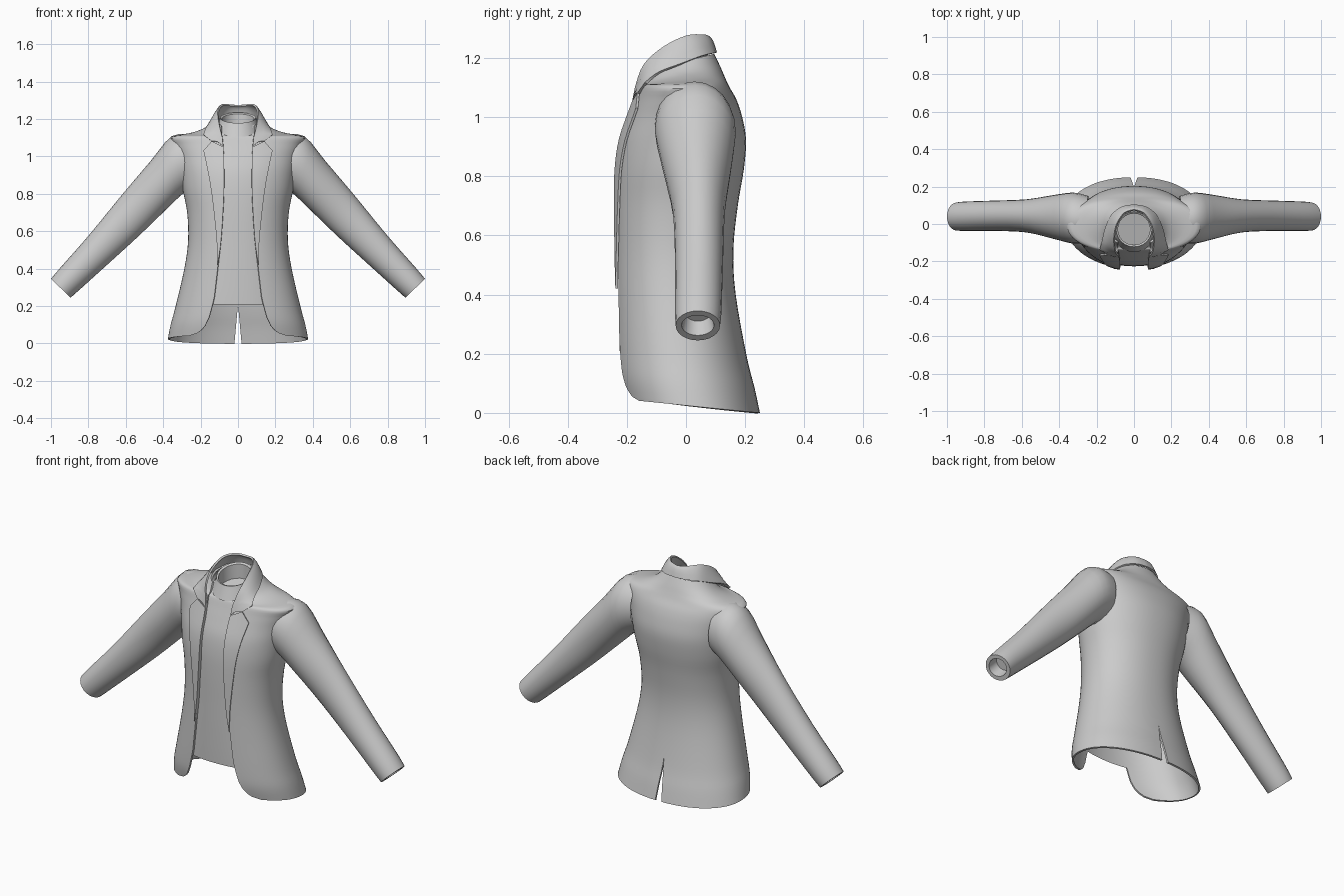
import bpy, bmesh, math
from mathutils import Vector
from mathutils.bvhtree import BVHTree

cube = bpy.data.objects.get("Cube")
if cube:
    bpy.data.objects.remove(cube)

cloth = bpy.data.materials.new("grey cloth")
cloth.use_nodes = True
COLOUR = (0.6, 0.6, 0.6, 1)
cloth.diffuse_color = COLOUR
cloth.node_tree.nodes["Principled BSDF"].inputs["Base Color"].default_value = COLOUR


def smooth_rows(keys, steps):
    """Catmull-Rom interpolation through tuples of numbers."""
    rows = []
    for i in range(len(keys) - 1):
        a, b, c, d = (keys[min(max(i + k, 0), len(keys) - 1)] for k in (-1, 0, 1, 2))
        for s in range(steps):
            t = s / steps
            rows.append([0.5 * (2*q + (r - p)*t + (2*p - 5*q + 4*r - s2)*t*t
                                + (3*q - p - 3*r + s2)*t**3)
                         for p, q, r, s2 in zip(a, b, c, d)])
    return rows + [list(keys[-1])]


def lerp_keys(keys, z):
    for (z0, v0), (z1, v1) in zip(keys, keys[1:]):
        if z <= z1:
            return v0 + (v1 - v0) * max(0, (z - z0) / (z1 - z0))
    return keys[-1][1]


def skin(rings, closed=False, cap=False):
    """Vertices and quads that join a list of point rings."""
    n = len(rings[0])
    verts = [Vector(p) for ring in rings for p in ring]
    faces = []
    for r in range(len(rings) - 1):
        for k in range(n if closed else n - 1):
            j = (k + 1) % n
            faces.append((r*n + k, r*n + j, (r + 1)*n + j, (r + 1)*n + k))
    if cap:
        faces.append(tuple(range((len(rings) - 1)*n, len(rings)*n)))
    return verts, faces


def make(name, geometry, mirror=True, thick=0.0, offset=-1, sharp=40):
    mesh = bpy.data.meshes.new(name)
    mesh.from_pydata(geometry[0], [], geometry[1])
    mesh.materials.append(cloth)
    ob = bpy.data.objects.new(name, mesh)
    bpy.context.collection.objects.link(ob)
    bpy.ops.object.select_all(action='DESELECT')
    ob.select_set(True)
    bpy.context.view_layer.objects.active = ob
    if mirror:
        ob.modifiers.new("mirror", 'MIRROR')
    if thick:
        solid = ob.modifiers.new("thickness", 'SOLIDIFY')
        solid.thickness, solid.offset = thick, offset
    for m in list(ob.modifiers):
        bpy.ops.object.modifier_apply(modifier=m.name)
    bm = bmesh.new()
    bm.from_mesh(mesh)
    bmesh.ops.recalc_face_normals(bm, faces=bm.faces)
    bm.to_mesh(mesh)
    bm.free()
    bpy.ops.object.shade_smooth_by_angle(angle=math.radians(sharp))
    return ob


# Torso rows: height, half width, front y, back y, tilt
TORSO = [(0.025, .375, -.215, .25, -.1), (.1, .36, -.232, .232, -.07),
         (.2, .333, -.238, .205, -.04), (.4, .287, -.24, .168, 0),
         (.55, .267, -.24, .16, 0), (.7, .272, -.24, .175, 0),
         (.82, .295, -.236, .195, 0), (.92, .31, -.222, .203, 0),
         (1.0, .325, -.195, .19, 0), (1.06, .345, -.172, .17, 0),
         (1.105, .352, -.155, .145, 0), (1.125, .25, -.145, .13, .1),
         (1.15, .18, -.135, .115, .2), (1.19, .135, -.125, .095, .25)]
FRONT_EDGE = [(.025, .26), (.04, .21), (.07, .18), (.125, .155), (.23, .128),
              (.42, .107), (.55, .092), (.77, .077), (1.0, .077), (1.19, .09)]
POWER = 0.92


def torso(edge, vent, inset=0.0, low=0.0, count=28):
    """Half of the torso, from the front edge round to the back seam."""
    rings = []
    for z, w, front, back, tilt in smooth_rows(TORSO, 4):
        if z < low:
            continue
        w, front, back = w - inset, front + inset, back - inset
        mid, depth = (front + back) / 2, (back - front) / 2
        t0 = math.asin((edge(z) / w) ** (1 / POWER))
        t1 = math.pi - math.asin((vent(z) / w) ** (1 / POWER))
        ring = []
        for k in range(count + 1):
            t = t0 + (t1 - t0) * k / count
            s, c = abs(math.sin(t)), math.cos(t)
            y = mid - depth * math.copysign(abs(c) ** POWER, c)
            x = w * s ** POWER if s > 1e-6 else 0
            ring.append((x, y, z + tilt * y))
        rings.append(ring)
    return skin(rings)


zero = lambda z: 0.0
make("jacket_body", torso(lambda z: lerp_keys(FRONT_EDGE, z),
                          lambda z: max(0, .022 * (1 - z / .22))), thick=.01)
make("shirt", torso(zero, zero, inset=.014, low=.195))

# Sleeves: top point, bottom point, front y, back y of each ring
SLEEVE = [(.25, 1.115, .24, .83, -.1, .15), (.355, 1.108, .295, .8, -.105, .168),
          (.47, .972, .385, .715, -.08, .155), (.62, .795, .53, .575, -.045, .132),
          (.8, .575, .7, .42, -.037, .125), (.95, .405, .855, .28, -.037, .12),
          (1.0, .345, .895, .245, -.035, .115)]
CUFF = [(.985, .33, .912, .262, -.015, .095), (.94, .375, .875, .31, -.005, .085)]


def sleeve_ring(row, n=24):
    x1, z1, x0, z0, front, back = row
    ring = []
    for k in range(n):
        c, s = math.cos(math.tau * k / n), math.sin(math.tau * k / n)
        ring.append(((x1 + x0 + (x1 - x0)*c) / 2, (front + back + (back - front)*s) / 2,
                     (z1 + z0 + (z1 - z0)*c) / 2))
    return ring


make("sleeves", skin([sleeve_ring(r) for r in smooth_rows(SLEEVE, 3) + CUFF],
                     closed=True, cap=True))

# Lapels: strips laid on the chest, given as inner and outer outline points
shell = BVHTree.FromPolygons(*torso(zero, zero))


def on_chest(x, z):
    hit = shell.ray_cast(Vector((x, -1, z)), Vector((0, 1, 0)))[0]
    return Vector((x, hit.y - .007, z))


LAPEL = [(.108, .42, .11, .42), (.09, .55, .113, .55), (.076, .77, .137, .78),
         (.074, .9, .16, .92), (.075, 1.0, .184, 1.03), (.078, 1.05, .14, 1.08)]


def strip(pairs, n=6):
    return [[on_chest(a + (c - a)*k/n, b + (d - b)*k/n) for k in range(n + 1)]
            for a, b, c, d in pairs]


lapel_rows = smooth_rows(LAPEL[:-1], 4) + [LAPEL[-1]]
make("lapels", skin(strip(lapel_rows)), thick=.008, offset=0)

# Collar: from the notch up over the shoulder and round the back of the neck
COLLAR = [(.078, -.178, 1.05, .14, -.16, 1.08), (.083, -.168, 1.1, .183, -.135, 1.115),
          (.1, -.14, 1.175, .168, -.09, 1.15), (.105, -.075, 1.235, .15, -.02, 1.178),
          (.09, .0, 1.272, .115, .05, 1.205), (.05, .058, 1.275, .06, .09, 1.215),
          (0, .075, 1.27, 0, .1, 1.217)]
collar_rows = COLLAR[:1] + smooth_rows(COLLAR[1:], 4)
bulge = Vector((0, 0, .012))
collar = []
for row in collar_rows:
    top, low = Vector(row[:3]), Vector(row[3:])
    collar.append([top.lerp(low, k/4) + bulge * (math.sin(math.pi*k/4)) for k in range(5)])
make("collar", skin(collar), thick=.01, offset=0)

# Shirt neckband with a sunken floor inside
NECK = [(1.15, .115, -.15, .085), (1.195, .1, -.13, .07), (1.215, .096, -.122, .066),
        (1.21, .086, -.112, .056), (1.13, .086, -.112, .056)]
band = []
for z, w, front, back in NECK:
    ring = []
    for k in range(24):
        a = math.tau * k / 24
        y = (front + back)/2 - (back - front)/2 * math.cos(a)
        ring.append((w * math.sin(a), y, z + .3*y))
    band.append(ring)
make("shirt_neckband", skin(band, closed=True, cap=True), mirror=False)
